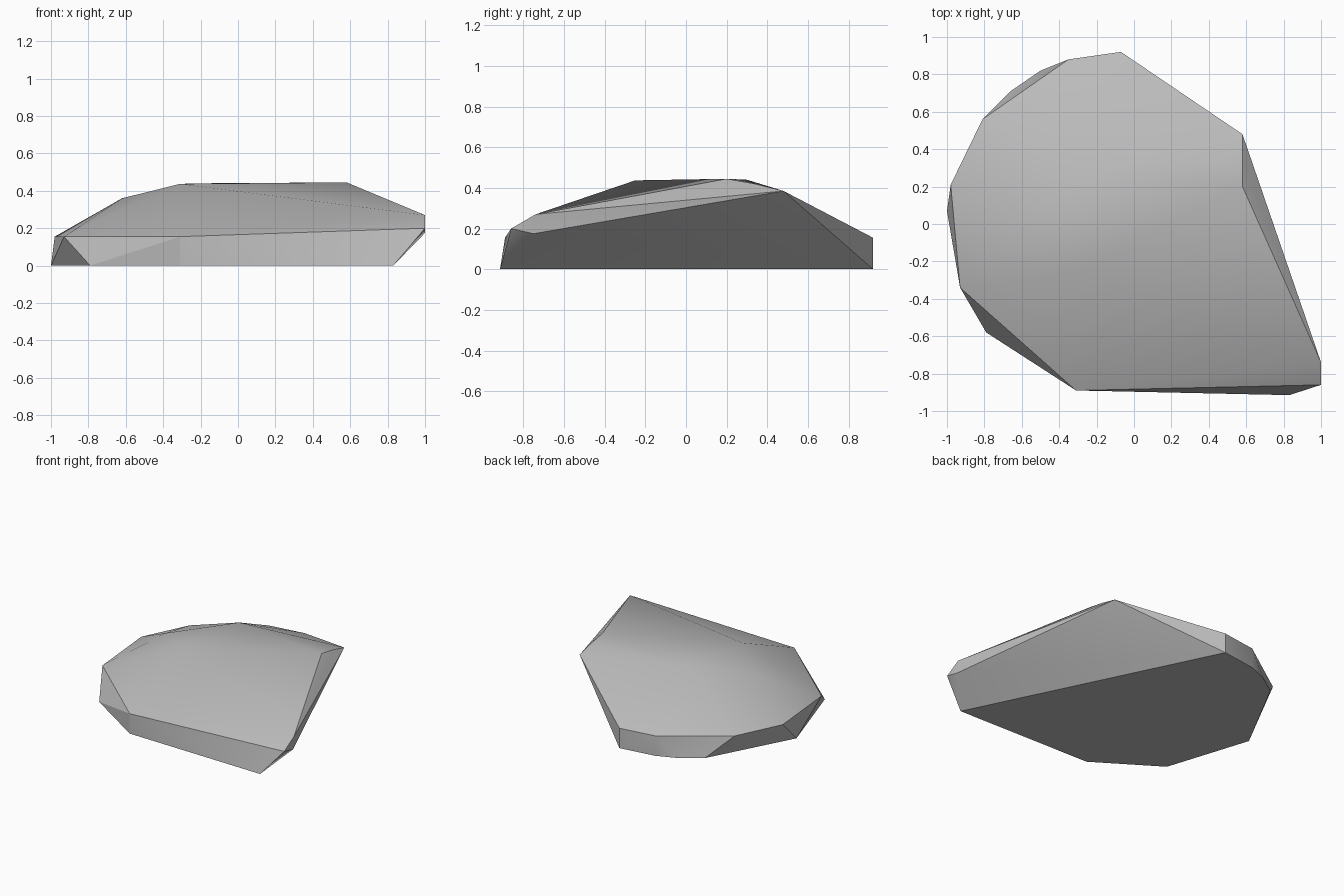
import bpy, bmesh, math

cube = bpy.data.objects.get("Cube")
if cube:
    bpy.data.objects.remove(cube, do_unlink=True)

# Stone colour
stone = bpy.data.materials.new("stone_grey")
stone.use_nodes = True
grey = (0.5, 0.5, 0.5, 1)
stone.diffuse_color = grey
stone.node_tree.nodes["Principled BSDF"].inputs["Base Color"].default_value = grey

# Corner rings of the slab: flat base, low rim, overhanging side, raised crown
base = [(-.07, .92), (-.35, .88), (-.5, .82), (-.66, .71),
        (-1, .07), (-.79, -.58), (-.31, -.89), (.83, -.915)]
rim = [(-.07, .92), (-.35, .88), (-.81, .56), (-.98, .21), (-.93, -.34), (-.31, -.89)]
side = [(1, -.86, .2), (1, -.75, .175), (1, -.74, .27), (.58, .48, .385)]
crown = [(.58, .34, .42), (.58, .2, .445), (-.2, .3, .44),
         (-.31, -.25, .437), (-.62, 0, .36)]
corners = [(x, y, 0) for x, y in base] + [(x, y, .155) for x, y in rim] + side + crown

# Wrap the corners into one chipped, convex boulder
bm = bmesh.new()
for p in corners:
    bm.verts.new(p)
hull = bmesh.ops.convex_hull(bm, input=bm.verts)
loose = [v for v in bm.verts if not v.link_faces]
bmesh.ops.delete(bm, geom=loose, context='VERTS')
bmesh.ops.dissolve_limit(bm, angle_limit=math.radians(1), verts=bm.verts, edges=bm.edges)
bmesh.ops.recalc_face_normals(bm, faces=bm.faces)
mesh = bpy.data.meshes.new("flat_rock")
bm.to_mesh(mesh)
bm.free()
mesh.materials.append(stone)
rock = bpy.data.objects.new("flat_rock", mesh)
bpy.context.collection.objects.link(rock)

# Soft crown, crisp chipped edges
bpy.ops.object.select_all(action='DESELECT')
rock.select_set(True)
bpy.context.view_layer.objects.active = rock
bpy.ops.object.shade_smooth_by_angle(angle=math.radians(30))
